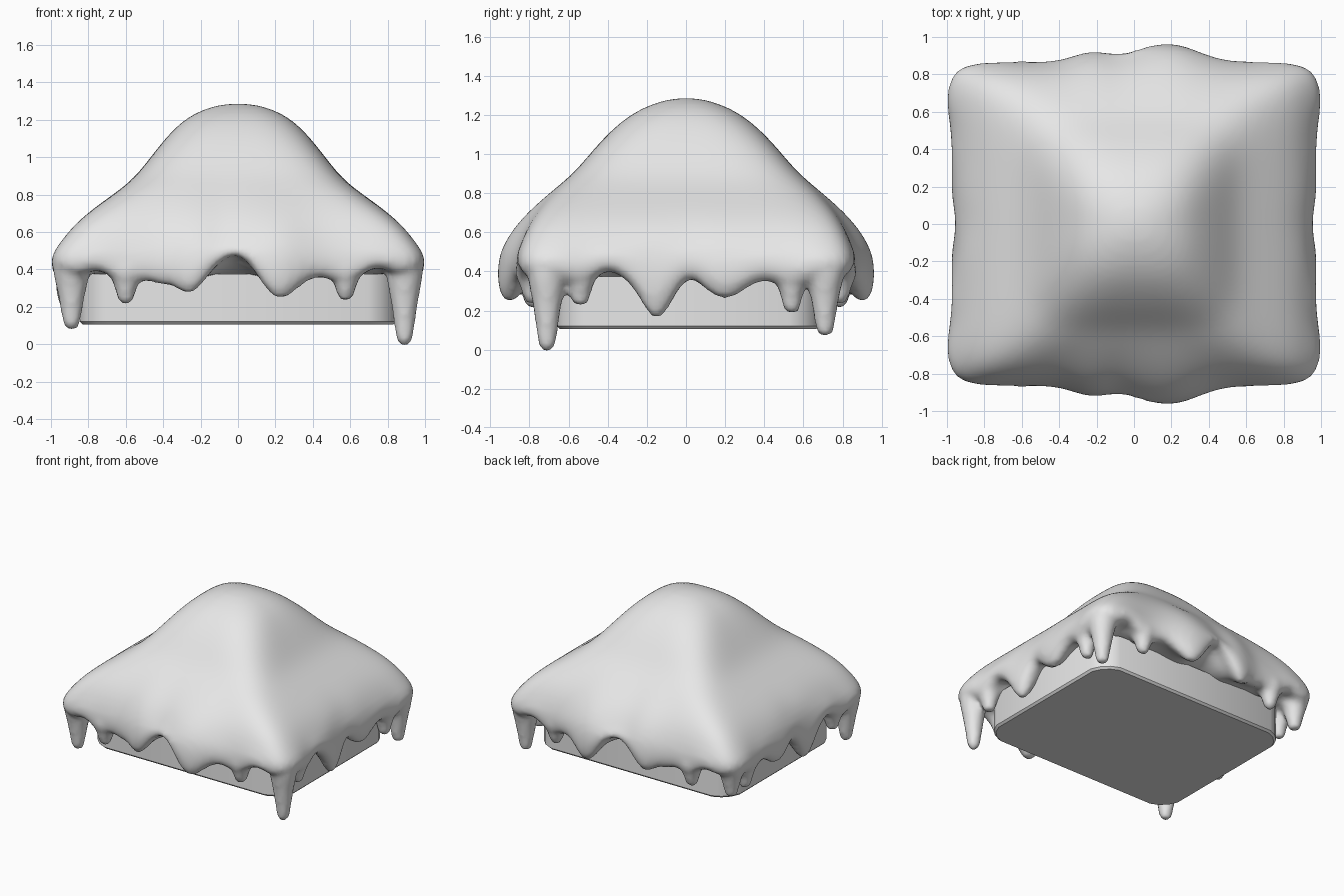
import bpy, bmesh, math

old = bpy.data.objects.get("Cube")
if old:
    bpy.data.objects.remove(old, do_unlink=True)

# One pale colour for everything
grey = bpy.data.materials.new("pale_grey")
grey.use_nodes = True
colour = (0.8, 0.8, 0.8, 1)
grey.diffuse_color = colour
grey.node_tree.nodes["Principled BSDF"].inputs["Base Color"].default_value = colour


def make_object(name, bm):
    bmesh.ops.recalc_face_normals(bm, faces=bm.faces[:])
    mesh = bpy.data.meshes.new(name)
    bm.to_mesh(mesh)
    bm.free()
    obj = bpy.data.objects.new(name, mesh)
    bpy.context.collection.objects.link(obj)
    mesh.materials.append(grey)
    return obj


def skin(bm, rings, first, last):
    """Closed skin through a stack of rings with a pole at each end."""
    loops = [[bm.verts.new(p) for p in ring] for ring in rings]
    n = len(loops[0])
    for a, b in zip(loops, loops[1:]):
        for i in range(n):
            j = (i + 1) % n
            bm.faces.new((a[i], a[j], b[j], b[i]))
    for pole, loop in ((first, loops[0]), (last, loops[-1])):
        v = bm.verts.new(pole)
        for i in range(n):
            bm.faces.new((v, loop[i], loop[(i + 1) % n]))


def bumps(t, items):
    return sum(h * math.exp(-((t - c) / w) ** 2) for c, w, h in items)


# Wavy lower edge (centre, width, drop) and outward swelling of each side
FRONT_EDGE = [(-.6, .09, .06), (-.42, .06, .05), (-.26, .09, .12), (-.01, .13, -.12),
              (.22, .12, .15), (.57, .09, .05), (.74, .07, -.05), (-.74, .06, -.04)]
SIDE_EDGE = [(-.54, .08, .05), (-.15, .1, .24), (.02, .05, -.03), (.2, .13, .12),
             (.54, .09, .06), (-.4, .07, -.04)]
FRONT_SWELL = [(-.22, .14, .055), (.02, .12, .025), (.2, .2, .095)]
SIDE_SWELL = [(0, .14, -.03), (-.35, .25, -.015), (.35, .25, -.015),
              (-.68, .14, .015), (.68, .14, .015)]

# Unit square walked side by side
STEPS = 36
SQUARE = []
for k in range(4):
    for i in range(STEPS):
        u, v = -1 + 2 * i / STEPS, -1
        for _ in range(k):
            u, v = -v, u
        SQUARE.append((u, v))


def cap_ring(hx, hy, power, z=None, drop=None):
    """Rounded-square ring, at height z or placed relative to the wavy edge."""
    ring = []
    for u, v in SQUARE:
        s = (abs(u) ** power + abs(v) ** power) ** (-1 / power)
        x, y = u * s * hx, v * s * hy
        edge = .36 - (bumps(x, FRONT_EDGE) if abs(v) > abs(u) else bumps(y, SIDE_EDGE))
        height = z if drop is None else edge + drop * (.53 - edge)
        amount = 1 if drop is not None else min(1, max(0, (.87 - height) / .36))
        side_amount = 1 if drop is not None else min(1, max(0, (.7 - height) / .3))
        swell_x = side_amount * u * abs(u) ** 5 * bumps(y, SIDE_SWELL)
        swell_y = amount * v * abs(v) ** 5 * bumps(x, FRONT_SWELL)
        ring.append((x + swell_x, y + swell_y, height))
    return ring


# Soft draped cap: dome, shoulders, rolled rim and underside
dome = [(1.28, .1, .09, 2.2), (1.25, .2, .19, 2.5), (1.19, .305, .305, 3), (1.07, .415, .435, 3.8),
        (.92, .525, .555, 5), (.84, .61, .64, 7), (.75, .74, .725, 9), (.65, .87, .80, 11),
        (.53, .96, .85, 13)]
lip = [(.6, .995, .868), (.22, .985, .864), (0, .935, .82), (.15, .87, .76)]
rings = [cap_ring(hx, hy, p, z=z) for z, hx, hy, p in dome]
rings += [cap_ring(hx, hy, 13, drop=d) for d, hx, hy in lip]
rings.append(cap_ring(.82, .68, 10, z=.37))
bm = bmesh.new()
skin(bm, rings, (0, 0, 1.287), (0, 0, .36))


# Hanging drips merged into the rim
def drip(x, y, tip, radius, top):
    profile = [(.01, .25), (.07, .45), (.3, .56), (.65, .8), (1, 1.15)]
    stack = []
    for f, r in profile:
        stack.append([(x + radius * r * math.cos(a * math.pi / 8),
                       y + radius * r * math.sin(a * math.pi / 8),
                       tip + f * (top - tip)) for a in range(16)])
    skin(bm, stack, (x, y, tip), (x, y, top))


for sx, sy, tip in ((1, -1, -.01), (-1, -1, .075), (1, 1, .065), (-1, 1, .18)):
    drip(.89 * sx, .71 * sy, tip, .105, .45)
for side in (-1, 1):
    drip(-.6, .785 * side, .215, .095, .42)
    drip(.575, .785 * side, .235, .095, .42)
    drip(.89 * side, -.54, .225, .095, .42)
    drip(.89 * side, .54, .185, .095, .42)

cap = make_object("draped_cap", bm)
sub = cap.modifiers.new("round", 'SUBSURF')
sub.levels = sub.render_levels = 2
merge = cap.modifiers.new("merge", 'REMESH')
merge.mode = 'VOXEL'
merge.voxel_size = .022
merge.use_smooth_shade = True
relax = cap.modifiers.new("relax", 'SMOOTH')
relax.factor = .5
relax.iterations = 4

# Flat block under the cap, with rounded corners and a softened bottom
bm = bmesh.new()
bmesh.ops.create_cube(bm, size=1)
for v in bm.verts:
    v.co = (v.co.x * 1.69, v.co.y * 1.34 + .01, .105 if v.co.z < 0 else .375)
upright = [e for e in bm.edges if abs(e.verts[0].co.z - e.verts[1].co.z) > .1]
bmesh.ops.bevel(bm, geom=upright, offset=.15, segments=3, profile=.4, affect='EDGES')
bottom = [e for e in bm.edges if all(v.co.z < .2 for v in e.verts)]
bmesh.ops.bevel(bm, geom=bottom, offset=.015, segments=1, affect='EDGES')
block = make_object("base_block", bm)
bpy.context.view_layer.objects.active = block
block.select_set(True)
bpy.ops.object.shade_smooth_by_angle(angle=math.radians(40))
